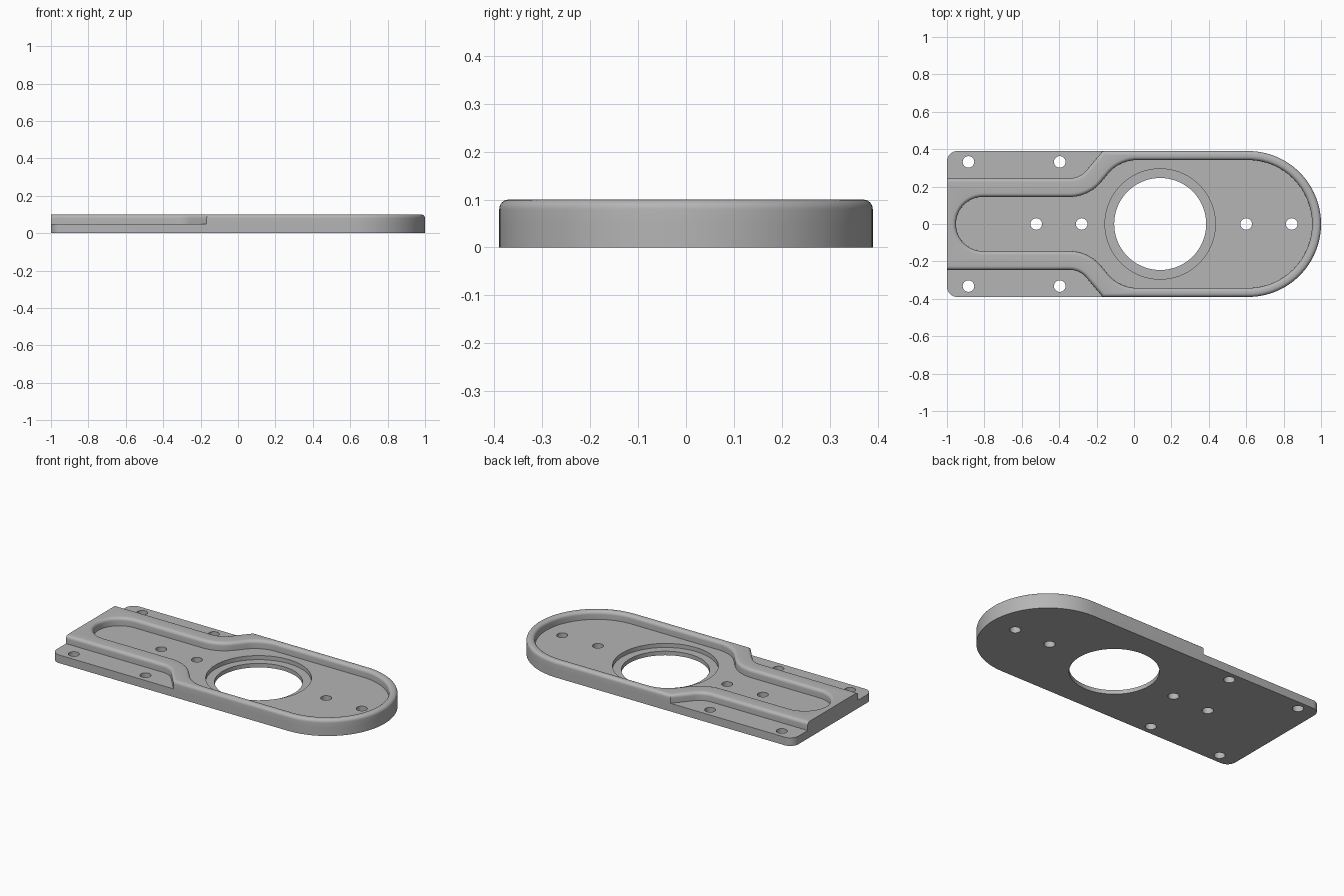
import bpy, bmesh
from math import sin, cos, tan, pi, radians
from mathutils import Vector

if "Cube" in bpy.data.objects:
    bpy.data.objects.remove(bpy.data.objects["Cube"])

FLOOR, TOP, ROUND = 0.05, 0.10, 0.02     # floor height, rim height, rim edge radius
HALF, CAP_X = 0.39, 0.61                 # half width, centre of the rounded end
SLOPE = radians(50)
BEND_X = -0.345                          # where the narrow part starts to widen

grey = bpy.data.materials.new("grey_metal")
grey.use_nodes = True
colour = (0.46, 0.46, 0.46, 1)
grey.diffuse_color = colour
grey.node_tree.nodes["Principled BSDF"].inputs["Base Color"].default_value = colour


def arc(cx, cy, r, a0, a1, n):
    return [Vector((cx + r * cos(a0 + (a1 - a0) * i / n),
                    cy + r * sin(a0 + (a1 - a0) * i / n))) for i in range(n + 1)]


def circle(cx, cy, r, n):
    return arc(cx, cy, r, 0, 2 * pi, n)[:-1]


def mirrored(half):
    """Close a half outline, listed from right to left on the +y side."""
    low = [Vector((p.x, -p.y)) for p in reversed(half) if abs(p.y) > 1e-5]
    return half + low


def inset(points, d):
    """Move a counter-clockwise outline inward by d, with mitred corners."""
    result = []
    for i, p in enumerate(points):
        a = (p - points[i - 1]).normalized()
        b = (points[(i + 1) % len(points)] - p).normalized()
        na, nb = Vector((-a.y, a.x)), Vector((-b.y, b.x))
        result.append(p + (na + nb) * d / (1 + na.dot(nb)))
    return result


def ring(bm, points, z):
    verts = [bm.verts.new((p.x, p.y, z)) for p in points]
    for i, v in enumerate(verts):
        bm.edges.new((verts[i - 1], v))
    return verts


def skin(bm, rings):
    for a, b in zip(rings, rings[1:]):
        for i in range(len(a)):
            bm.faces.new((a[i - 1], a[i], b[i], b[i - 1]))


def cap(bm, rings):
    edges = [bm.edges.get((r[i - 1], r[i])) for r in rings for i in range(len(r))]
    bmesh.ops.triangle_fill(bm, use_beauty=True, edges=edges, normal=(0, 0, 1))


def finish(bm, name):
    bmesh.ops.recalc_face_normals(bm, faces=bm.faces[:])
    mesh = bpy.data.meshes.new(name)
    bm.to_mesh(mesh)
    bm.free()
    mesh.materials.append(grey)
    obj = bpy.data.objects.new(name, mesh)
    bpy.context.collection.objects.link(obj)
    bpy.ops.object.select_all(action='DESELECT')
    obj.select_set(True)
    bpy.context.view_layer.objects.active = obj
    bpy.ops.object.shade_smooth_by_angle(angle=radians(32))


# Base plate with screw holes and a stepped central opening
round_end = arc(CAP_X, 0, HALF, 0, pi / 2, 32)
corner = 0.055
plate = mirrored(round_end + arc(-1 + corner, HALF - corner, corner, pi / 2, pi, 8))
holes = [(x, y) for x in (-0.885, -0.397) for y in (-0.332, 0.332)]
holes += [(x, 0) for x in (-0.523, -0.28, 0.6, 0.843)]

bm = bmesh.new()
bottom, top = [ring(bm, plate, 0)], [ring(bm, plate, FLOOR)]
for x, y in holes:
    points = circle(x, y, 0.031, 24)
    bottom.append(ring(bm, points, 0))
    top.append(ring(bm, points, FLOOR))
for pair in zip(bottom, top):
    skin(bm, pair)
LEDGE = 0.025
wide, narrow = circle(0.14, 0, 0.295, 72), circle(0.14, 0, 0.246, 72)
opening = [ring(bm, wide, FLOOR), ring(bm, wide, LEDGE),
           ring(bm, narrow, LEDGE), ring(bm, narrow, 0)]
skin(bm, opening)
cap(bm, top + [opening[0]])
cap(bm, bottom + [opening[-1]])
finish(bm, "base_plate")

# Outer outline of the raised rim; it overshoots the square end and is trimmed there
r, neck = 0.12, 0.245
bend = arc(BEND_X, neck + r, r, SLOPE - pi / 2, -pi / 2, 12)
shoulder = Vector((bend[0].x + (HALF - bend[0].y) / tan(SLOPE), HALF))
outer = mirrored(round_end + [shoulder] + bend + [Vector((-1.1, neck))])

# Pocket outline: round end, S-shaped neck, round tail
wide_r, tail_r, r1, r2 = 0.342, 0.145, 0.22, 0.2
low_bend = arc(BEND_X, tail_r + r1, r1, SLOPE - pi / 2, -pi / 2, 14)
rise = wide_r - r2 * (1 - cos(SLOPE)) - low_bend[0].y
high_x = low_bend[0].x + rise / tan(SLOPE) + r2 * sin(SLOPE)
pocket = mirrored(arc(CAP_X, 0, wide_r, 0, pi / 2, 32)
                  + arc(high_x, wide_r - r2, r2, pi / 2, pi / 2 + SLOPE, 14)
                  + low_bend + arc(-0.952 + tail_r, 0, tail_r, pi / 2, pi, 20))

# Raised rim: upright walls with rounded top edges
bm = bmesh.new()
STEPS = 6
walls = []
for outline, side in ((outer, 1), (pocket, -1)):
    rings = [ring(bm, outline, FLOOR)]
    for k in range(STEPS + 1):
        a = pi / 2 * k / STEPS
        rings.append(ring(bm, inset(outline, side * ROUND * (1 - cos(a))),
                          TOP - ROUND + ROUND * sin(a)))
    skin(bm, rings)
    walls.append(rings)
cap(bm, [w[-1] for w in walls])
cap(bm, [w[0] for w in walls])
cut = bmesh.ops.bisect_plane(bm, geom=bm.verts[:] + bm.edges[:] + bm.faces[:],
                             plane_co=(-1, 0, 0), plane_no=(-1, 0, 0), clear_outer=True)
cut_edges = [e for e in cut["geom_cut"] if isinstance(e, bmesh.types.BMEdge)]
bmesh.ops.edgeloop_fill(bm, edges=cut_edges)
finish(bm, "raised_rim")
